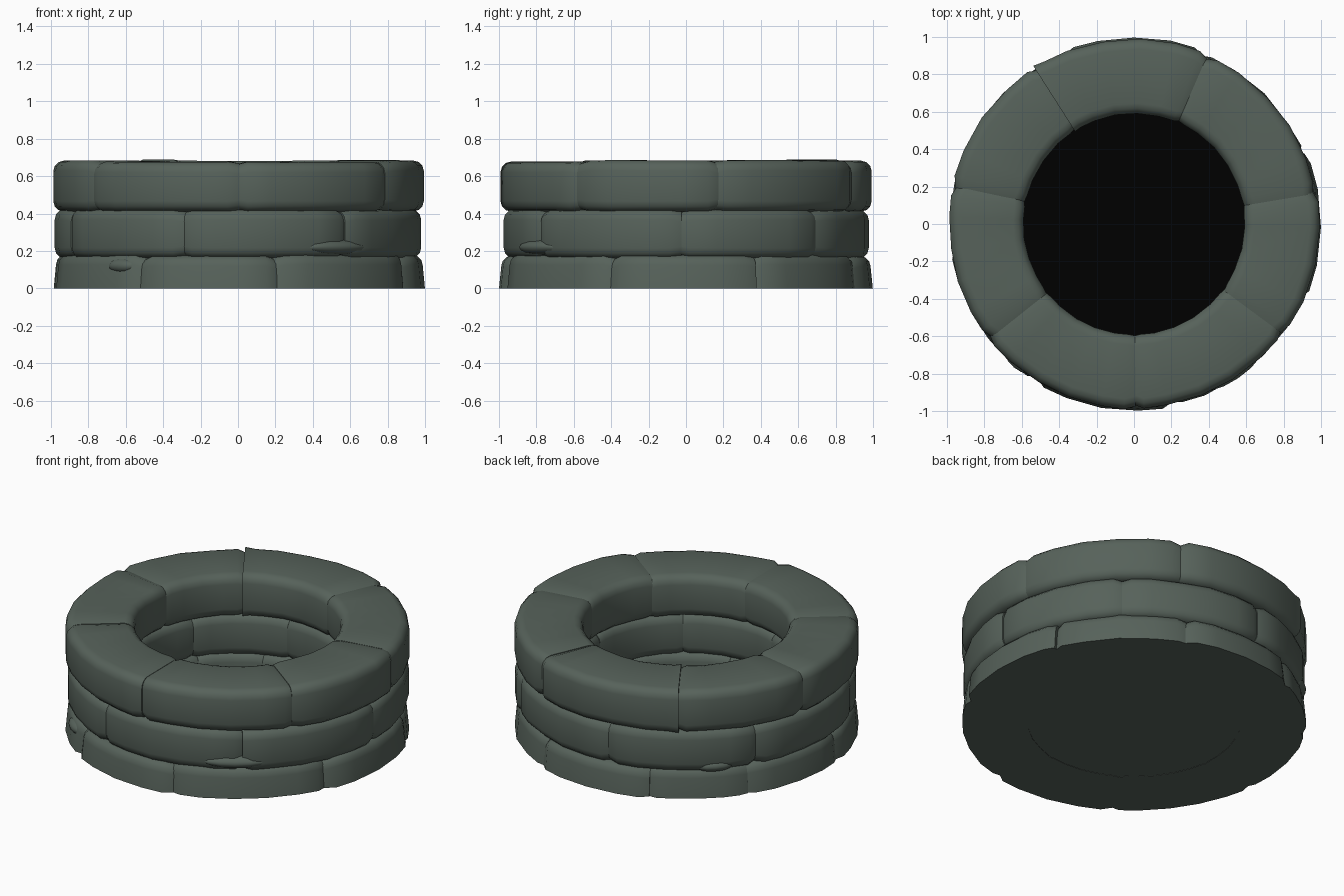
import bpy, bmesh, math, random

if "Cube" in bpy.data.objects:
    bpy.data.objects.remove(bpy.data.objects["Cube"])
random.seed(4)


def material(name, col):
    m = bpy.data.materials.new(name)
    m.diffuse_color = (*col, 1)
    m.use_nodes = True
    m.node_tree.nodes["Principled BSDF"].inputs["Base Color"].default_value = m.diffuse_color
    return m


stone = material("grey_green_stone", (0.094, 0.122, 0.103))
black = material("black_depth", (0.0, 0.0, 0.0))


def finish(bm, name, mat, angle=50):
    bmesh.ops.recalc_face_normals(bm, faces=bm.faces)
    me = bpy.data.meshes.new(name)
    bm.to_mesh(me)
    bm.free()
    me.materials.append(mat)
    ob = bpy.data.objects.new(name, me)
    bpy.context.collection.objects.link(ob)
    bpy.context.view_layer.objects.active = ob
    ob.select_set(True)
    bpy.ops.object.shade_smooth_by_angle(angle=math.radians(angle))
    ob.select_set(False)
    return ob


def section(r0, r1, z0, z1, flat, flare):
    # rounded block outline in (radius, height), optionally flat underneath
    c = min(0.055, (z1 - z0) * 0.4)
    pts = []
    for cx, cz, a0 in ((r1 - c, z1 - c, 90), (r1 - c, z0 + c, 0),
                       (r0 + c, z0 + c, -90), (r0 + c, z1 - c, -180)):
        if flat and cz == z0 + c:
            pts.append((r1 + flare if a0 == 0 else r0, z0))
            continue
        for k in range(4):
            a = math.radians(a0 - 30 * k)
            pts.append((cx + c * math.cos(a), cz + c * math.sin(a)))
    return pts


def arc_stone(name, a0, a1, r0, r1, z0, z1, flat=False, flare=0.0, proud=False):
    bm = bmesh.new()
    n = max(4, round((a1 - a0) / 11))
    d = 3.6 / (a1 - a0)
    ts = [0, d] + [i / n for i in range(1, n)] + [1 - d, 1]
    e0, e1 = random.uniform(0.015, 0.035), random.uniform(0.015, 0.035)
    if proud:
        e1 = -0.01
    dr, dz = random.uniform(-0.008, 0.008), random.uniform(-0.006, 0.005)
    rings = []
    for i, t in enumerate(ts):
        # ends are drawn in so neighbouring stones meet in a groove
        s = e0 if i == 0 else e1 if i == len(ts) - 1 else random.uniform(0, 0.006)
        lo = z0 if flat else z0 + s * 0.4
        a = math.radians(a0 + (a1 - a0) * t)
        sec = section(r0 + s * 0.4, r1 + dr - s, lo, z1 + dz - s * 0.6, flat, flare)
        rings.append([bm.verts.new((r * math.cos(a), r * math.sin(a), z)) for r, z in sec])
    m = len(rings[0])
    for A, B in zip(rings, rings[1:]):
        for k in range(m):
            bm.faces.new((A[k], A[(k + 1) % m], B[(k + 1) % m], B[k]))
    bm.faces.new(rings[0])
    bm.faces.new(rings[-1])
    finish(bm, name, stone)


def course(name, seams, proud=None, **kw):
    for i, a in enumerate(seams):
        b = seams[i + 1] if i + 1 < len(seams) else seams[0] + 360
        arc_stone(f"{name}_{i + 1}", a - 0.5, b + 0.5, proud=(i == proud), **kw)


# three courses of stones
course("top_stone", [-142, -90, -36, 10, 66, 122, 168], proud=4,
       r0=0.59, r1=0.994, z0=0.41, z1=0.682)
course("middle_stone", [-158, -108, -53, -2, 46, 98, 150],
       r0=0.605, r1=0.985, z0=0.16, z1=0.427)
course("bottom_stone", [-172, -122, -78, -24, 22, 68, 112, 146],
       r0=0.605, r1=0.984, z0=0.0, z1=0.18, flat=True, flare=0.012)


def pebble(name, ang, r, z, size):
    bm = bmesh.new()
    bmesh.ops.create_uvsphere(bm, u_segments=14, v_segments=8, radius=1)
    ob = finish(bm, name, stone)
    ob.scale = size
    ob.location = (r * math.cos(math.radians(ang)), r * math.sin(math.radians(ang)), z)
    ob.rotation_euler = (0, 0, math.radians(ang + 90))


# small chips wedged between the lower courses
pebble("chip_front", -56, 0.925, 0.22, (0.2, 0.07, 0.042))
pebble("chip_left", -130, 0.95, 0.12, (0.1, 0.05, 0.04))
pebble("chip_back", 135, 0.93, 0.19, (0.12, 0.06, 0.04))

# black floor of the pit
bm = bmesh.new()
bmesh.ops.create_circle(bm, cap_ends=True, segments=40, radius=0.72)
for v in bm.verts:
    v.co.z = 0.085
finish(bm, "pit_floor", black)

# stone underside
bm = bmesh.new()
bmesh.ops.create_cone(bm, cap_ends=True, segments=40, radius1=0.66, radius2=0.66, depth=0.06)
for v in bm.verts:
    v.co.z += 0.032
finish(bm, "base_slab", stone)
